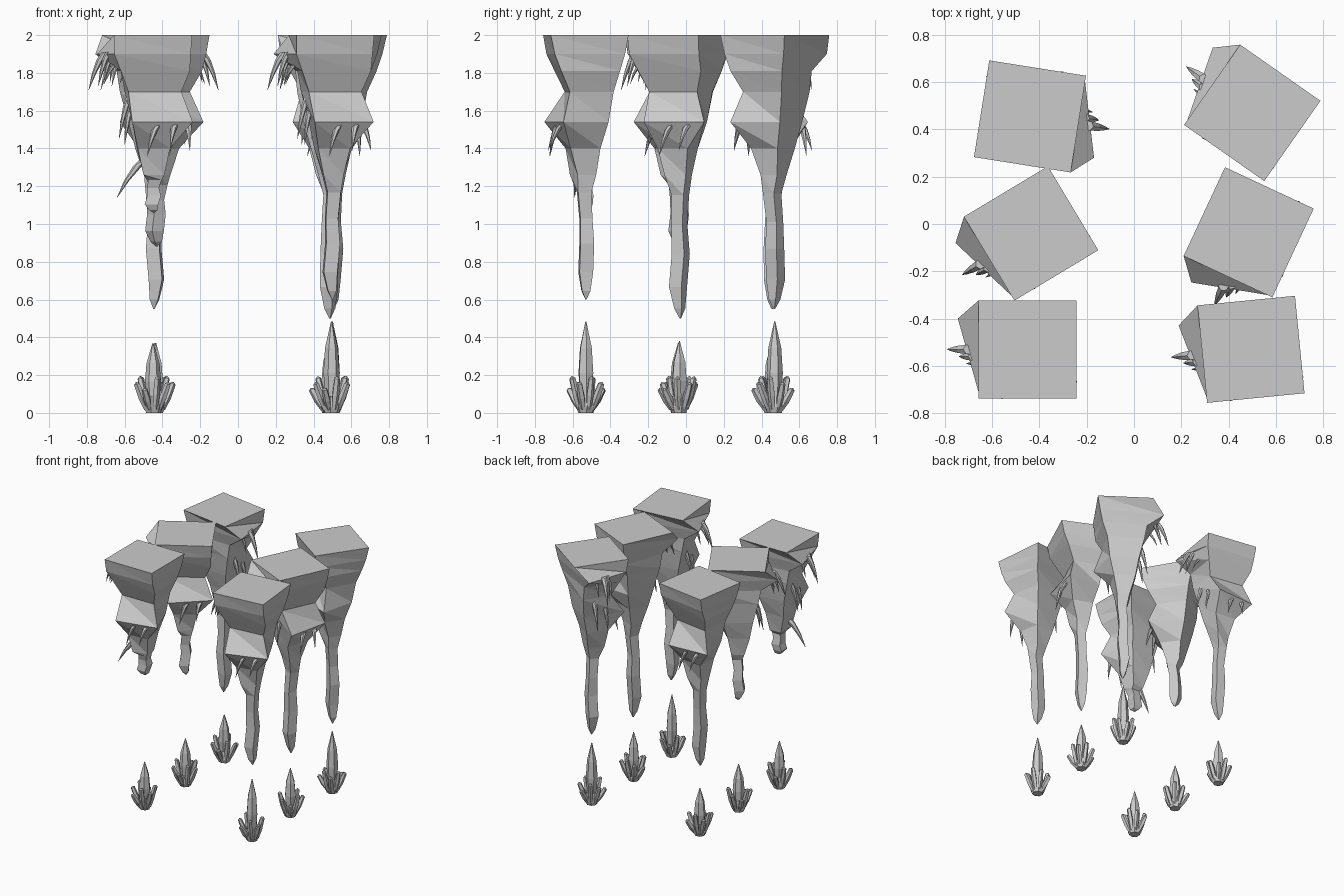
import bpy, bmesh, math
from mathutils import Vector, Matrix

if "Cube" in bpy.data.objects:
    bpy.data.objects.remove(bpy.data.objects["Cube"])


def loft(bm, rings, mat=Matrix()):
    """Skin equal-sized rings of points, capping both ends."""
    vs = [[bm.verts.new(mat @ Vector(p)) for p in r] for r in rings]
    n = len(vs[0])
    for a, b in zip(vs, vs[1:]):
        for i in range(n):
            j = (i + 1) % n
            bm.faces.new((a[i], a[j], b[j]))
            bm.faces.new((a[i], b[j], b[i]))
    bm.faces.new(vs[0])
    bm.faces.new(vs[-1][::-1])


def finish(bm, name, mat):
    bmesh.ops.recalc_face_normals(bm, faces=bm.faces)
    me = bpy.data.meshes.new(name)
    bm.to_mesh(me)
    bm.free()
    ob = bpy.data.objects.new(name, me)
    ob.matrix_world = mat
    bpy.context.collection.objects.link(ob)


def quad(z, *xy):
    return [(x, y, z) for x, y in xy]


def square(z, r, dx=0, dy=0):
    return quad(z, (dx - r, dy - r), (dx + r, dy - r), (dx + r, dy + r), (dx - r, dy + r))


# Rock body: square top, side ledge, neck, front bulge, taper
BODY = [
    square(2.0, .207),
    quad(1.9, (-.205, -.19), (.2, -.185), (.19, .19), (-.295, .13)),
    quad(1.81, (-.17, -.15), (.195, -.15), (.17, .165), (-.17, .12)),
    quad(1.7, (-.13, -.1), (.15, -.1), (.13, .135), (-.15, .12)),
    quad(1.54, (-.11, -.21), (.21, -.14), (.11, .11), (-.11, .1)),
    quad(1.4, (-.08, -.1), (.09, -.09), (.075, .07), (-.085, .07)),
    quad(1.26, (-.05, -.08), (.06, -.05), (.05, .05), (-.045, .045)),
]

# Small icicles: root, tip, root radius
SPIKES = [
    ((-.25, 0, 1.91), (-.34, .0, 1.71), .022),
    ((-.23, -.03, 1.91), (-.29, -.03, 1.73), .02),
    ((-.21, .05, 1.9), (-.26, .04, 1.75), .018),
    ((-.18, -.06, 1.85), (-.26, -.06, 1.74), .016),
    ((-.12, .03, 1.68), (-.18, .02, 1.45), .02),
    ((-.12, -.06, 1.6), (-.15, -.07, 1.42), .017),
    ((.03, -.15, 1.53), (-.03, -.19, 1.36), .02),
    ((.12, -.13, 1.53), (.09, -.2, 1.39), .02),
]


def spike(bm, root, tip, r):
    a, b = Vector(root), Vector(tip)
    rings = []
    for t, k in ((0, 1), (.35, .85), (.7, .5), (1, .04)):
        c = a.lerp(b, t)
        c.z += .03 * math.sin(math.pi * t)
        rings.append([c + Vector((math.cos(i * math.tau / 6), math.sin(i * math.tau / 6), 0)) * r * k
                      for i in range(6)])
    loft(bm, rings)


def stalactite(name, mat, tip, extra):
    bm = bmesh.new()
    span = 1.26 - tip
    shaft = [square(1.26 - span * t, r, dx, dy) for t, r, dx, dy in (
        (.14, .035, .01, -.01), (.35, .032, .0, 0), (.55, .036, .006, .004),
        (.78, .036, -.008, 0), (.93, .022, .002, 0), (1, .003, .005, 0))]
    loft(bm, BODY + shaft)
    for s in SPIKES + extra:
        spike(bm, *s)
    finish(bm, name, mat)


def crystal(bm, r, h, sides, shoulder, mat):
    rings = [[(r * k * math.cos(i * math.tau / sides), r * k * math.sin(i * math.tau / sides), z)
              for i in range(sides)]
             for z, k in ((0, .65), (h * .42, 1), (h * shoulder, .8), (h, .06))]
    loft(bm, rings, mat)


def crystals(name, mat, height):
    bm = bmesh.new()
    # main crystal, then a leaning ring around it
    crystal(bm, .043, height - .015, 6, .7, Matrix.Translation((0, 0, .015)))
    for i in range(8):
        a = i * math.tau / 8 + .3
        m = (Matrix.Rotation(a, 4, 'Z') @ Matrix.Translation((.036, 0, .02))
             @ Matrix.Rotation(math.radians(14 + 8 * (i % 3)), 4, 'Y'))
        crystal(bm, .02, .18 - .025 * (i % 3), 5, .93, m)
    # broken base stone
    loft(bm, [[(r * math.cos(k * math.tau / 7), r * math.sin(k * math.tau / 7), z) for k in range(7)]
              for z, r in ((0, .04), (.03, .052), (.09, .04))])
    finish(bm, name, mat)


# place: x, y, turn, tip height, crystal height
LONG_SPIKE = [((-.02, -.04, 1.36), (-.19, -.06, 1.14), .028)]
PLACES = [
    ("front_left", -.45, -.53, 0, 1.06, .37, LONG_SPIKE),
    ("front_right", .495, -.53, 5.6, .6, .485, []),
    ("middle_left", -.435, -.04, 31, .88, .37, []),
    ("middle_right", .485, -.035, 65, .5, .38, []),
    ("back_left", -.44, .455, 171, .55, .37, []),
    ("back_right", .5, .47, -35, .55, .485, []),
]
for place, x, y, turn, tip, height, extra in PLACES:
    m = Matrix.Translation((x, y, 0)) @ Matrix.Rotation(math.radians(turn), 4, 'Z')
    stalactite(place + "_stalactite", m, tip, extra)
    crystals(place + "_crystals", m, height)
